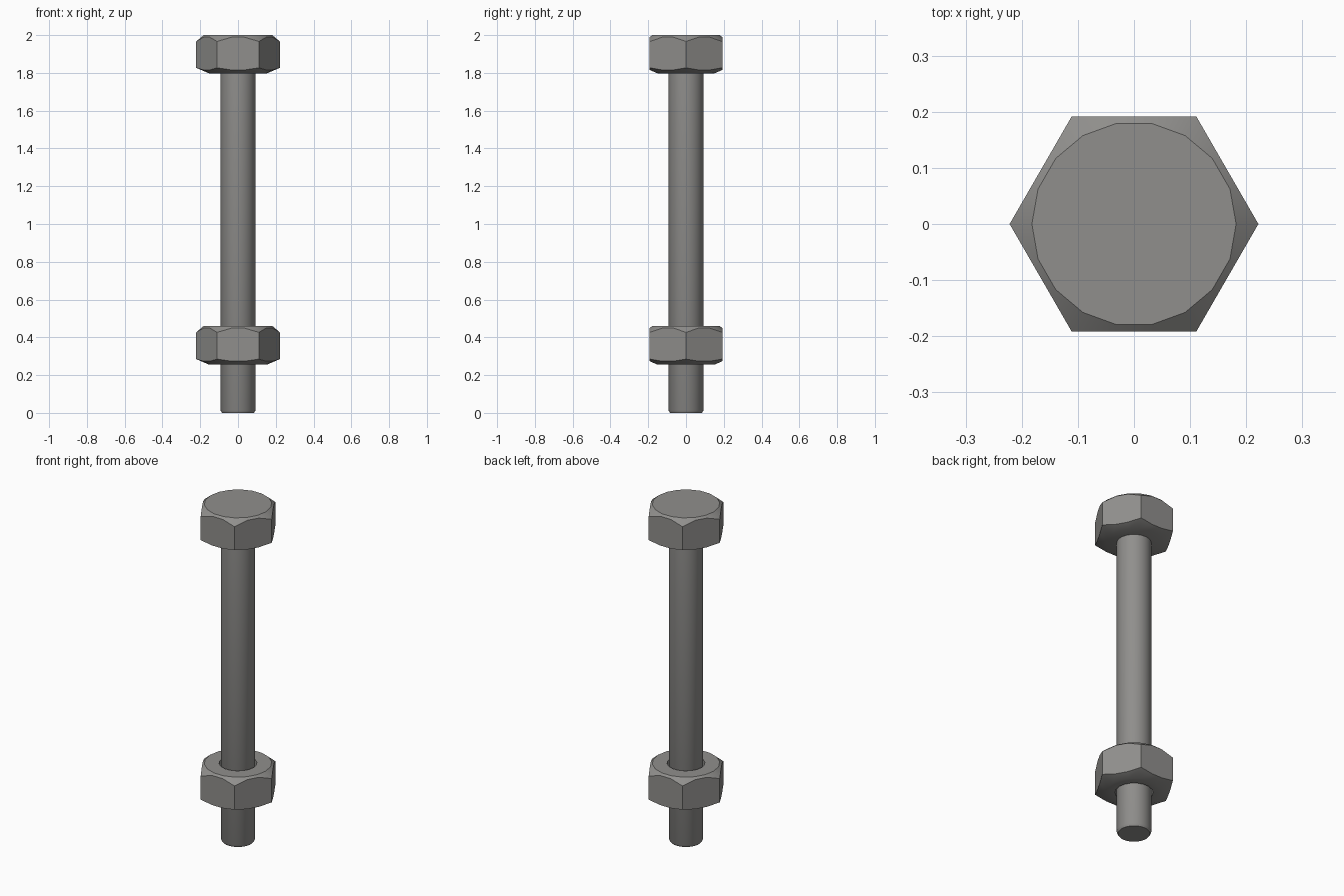
import bpy, bmesh
from math import cos, sin, pi, radians

cube = bpy.data.objects.get("Cube")
if cube:
    bpy.data.objects.remove(cube, do_unlink=True)

steel = bpy.data.materials.new("grey_steel")
steel.use_nodes = True
COLOUR = (0.28, 0.275, 0.265, 1)
steel.diffuse_color = COLOUR
steel.node_tree.nodes["Principled BSDF"].inputs["Base Color"].default_value = COLOUR

APOTHEM = 0.192


def hex_radius(angle):
    """Distance from the axis to the hexagon's edge; corners lie on the x axis."""
    return APOTHEM / cos(angle % (pi / 3) - pi / 6)


def build(name, profile, sides, closed=False):
    """Lathe a profile function giving (radius, height) pairs for each angle."""
    bm = bmesh.new()
    columns = []
    for i in range(sides):
        a = 2 * pi * i / sides
        columns.append([bm.verts.new((r * cos(a), r * sin(a), z)) for r, z in profile(a)])
    count = len(columns[0])
    for i in range(sides):
        here, there = columns[i], columns[(i + 1) % sides]
        for j in range(count if closed else count - 1):
            k = (j + 1) % count
            bm.faces.new((here[j], there[j], there[k], here[k]))
    if not closed:
        bm.faces.new([c[0] for c in columns])
        bm.faces.new([c[-1] for c in columns])
    bmesh.ops.recalc_face_normals(bm, faces=bm.faces)
    mesh = bpy.data.meshes.new(name)
    bm.to_mesh(mesh)
    bm.free()
    mesh.materials.append(steel)
    mesh.shade_smooth()
    mesh.set_sharp_from_angle(angle=radians(30))
    obj = bpy.data.objects.new(name, mesh)
    bpy.context.collection.objects.link(obj)
    return obj


def hex_profile(bottom, top, hole=None):
    """Hexagon with a conical chamfer at each end, and an optional bore."""
    low_r, high_r = 0.152, 0.182

    def profile(a):
        r = hex_radius(a)
        points = [(low_r, bottom), (r, bottom + (r - low_r) * 0.43),
                  (r, top - (r - high_r) * 0.85), (high_r, top)]
        if hole:
            points += [(hole, top), (hole, bottom)]
        return points
    return profile


# Shank with a small bevel at its tip
build("shank", lambda a: [(0.085, 0), (0.093, 0.014), (0.093, 1.82)], 36)

# Solid head and bored nut
build("bolt_head", hex_profile(1.797, 2.0), 18)
build("nut", hex_profile(0.255, 0.46, hole=0.102), 18, closed=True)
